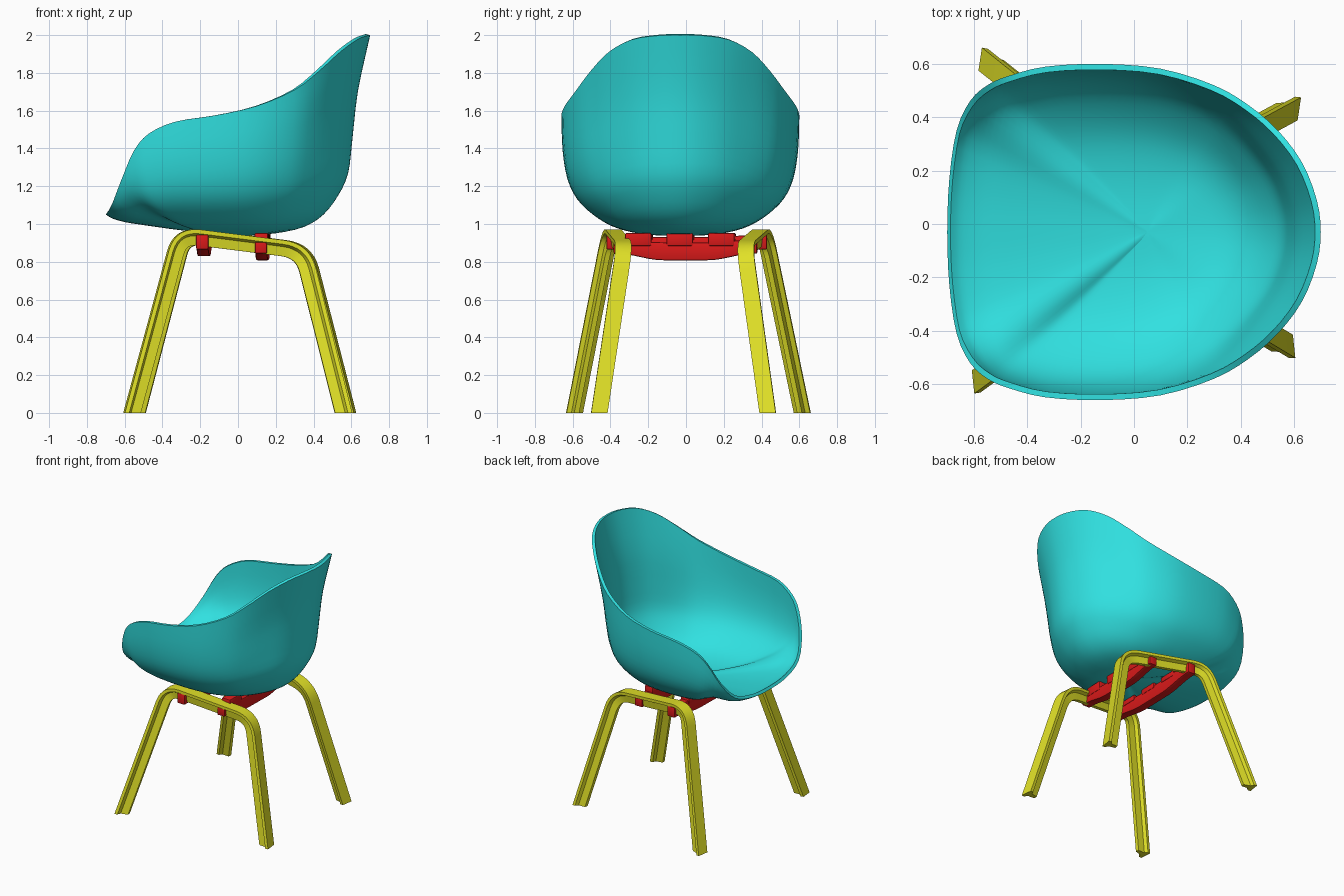
import bpy, bmesh, math
from mathutils import Vector, Matrix

if "Cube" in bpy.data.objects:
    bpy.data.objects.remove(bpy.data.objects["Cube"])


def material(name, rgb):
    m = bpy.data.materials.new(name)
    m.diffuse_color = (*rgb, 1)
    m.use_nodes = True
    m.node_tree.nodes["Principled BSDF"].inputs["Base Color"].default_value = m.diffuse_color
    return m


TEAL = material("teal", (0.03, 0.75, 0.75))
YELLOW = material("yellow", (0.75, 0.75, 0.02))
RED = material("red", (0.7, 0.01, 0.01))
TWIST = Matrix.Rotation(-0.022, 3, 'Z')   # the base sits slightly turned under the shell


def make(name, verts, faces, mat, fix_normals=True, mods=()):
    me = bpy.data.meshes.new(name)
    me.from_pydata([tuple(v) for v in verts], [], faces)
    if fix_normals:
        bm = bmesh.new()
        bm.from_mesh(me)
        bmesh.ops.recalc_face_normals(bm, faces=bm.faces)
        bm.to_mesh(me)
        bm.free()
    me.materials.append(mat)
    ob = bpy.data.objects.new(name, me)
    bpy.context.collection.objects.link(ob)
    bpy.ops.object.select_all(action='DESELECT')
    ob.select_set(True)
    bpy.context.view_layer.objects.active = ob
    for kind, props in mods:
        m = ob.modifiers.new(kind.title(), kind)
        for k, v in props.items():
            setattr(m, k, v)
        bpy.ops.object.modifier_apply(modifier=m.name)
    bpy.ops.object.shade_smooth_by_angle(angle=math.radians(35))
    return ob


def spline(pts, n, closed=False):
    """Smooth curve through the points, n steps per span."""
    pts = [Vector(p) for p in pts]
    c = len(pts)
    get = (lambda i: pts[i % c]) if closed else (lambda i: pts[max(0, min(c - 1, i))])
    out = []
    for i in range(c if closed else c - 1):
        a, b, d, e = (get(i + k) for k in (-1, 0, 1, 2))
        for s in range(n):
            t = s / n
            out.append(0.5 * (2 * b + (d - a) * t + (2 * a - 5 * b + 4 * d - e) * t * t
                              + (3 * b - a - 3 * d + e) * t ** 3))
    return out if closed else out + [pts[-1]]


def smooth(t):
    t = max(0.0, min(1.0, t))
    return t * t * (3 - 2 * t)


# Seat shell: half rim from front to back, and meridian profiles (radius, height fractions)
RIM = [(-.70, 0, 1.05), (-.692, .2, 1.06), (-.665, .38, 1.11), (-.615, .49, 1.24),
       (-.55, .55, 1.39), (-.47, .585, 1.48), (-.33, .62, 1.542), (-.12, .63, 1.575),
       (.1, .612, 1.625), (.3, .55, 1.71), (.43, .475, 1.81), (.54, .38, 1.91),
       (.63, .26, 1.975), (.685, .12, 1.997), (.70, 0, 2.0)]
SIDE = [(0, 0), (.2, 0), (.4, .025), (.58, .08), (.74, .18), (.87, .31), (.95, .48), (.99, .72), (1, 1)]
BACK = [(0, 0), (.23, .01), (.46, .042), (.62, .104), (.74, .2), (.82, .31), (.855, .48), (.9, .72), (1, 1)]
FRONT = [(0, 0), (.2, .06), (.36, .16), (.5, .27), (.62, .38), (.74, .5), (.86, .63), (.95, .8), (1, 1)]

loop = spline(RIM + [(x, -y, z) for x, y, z in RIM[-2:0:-1]], 3, True)
side, back, front = (spline(p, 3) for p in (SIDE, BACK, FRONT))
low = Vector((.05, 0, .94))
n = len(loop)
verts = [low]
for ps, pb, pf in list(zip(side, back, front))[1:]:
    for r in loop:
        p = ps.lerp(pb, smooth((r.z - 1.58) / .4)).lerp(pf, smooth((1.5 - r.z) / .45))
        d = r - low
        verts.append(low + Vector((d.x * p.x, d.y * p.x, d.z * p.y)))
faces = [(0, 1 + j, 1 + (j + 1) % n) for j in range(n)]
for i in range(len(side) - 2):
    a, b = 1 + i * n, 1 + (i + 1) * n
    faces += [(a + j, b + j, b + (j + 1) % n, a + (j + 1) % n) for j in range(n)]
shell = make("seat_shell", verts, faces, TEAL, False,
             [('SOLIDIFY', dict(thickness=.022, offset=-1))])
shell.data.transform(Matrix.Translation((0, -.03, 0)))

# Leg frames: T section swept along a bent path
TEE = [(-.043, 0), (.043, 0), (.043, .022), (.02, .034), (.013, .085),
       (-.013, .085), (-.02, .034), (-.043, .022)]


def leg_frame(name, sgn):
    foot_f, knee_f, knee_b, foot_b = (Vector(p) for p in (
        (-.59, .605, 0), (-.327, .405, .987), (.382, .315, .897), (.61, .445, 0)))
    path = [foot_f]
    for a, k, b in ((foot_f, knee_f, knee_b), (knee_f, knee_b, foot_b)):
        p, q = k + (a - k).normalized() * .14, k + (b - k).normalized() * .14
        path += [p.lerp(k, t / 8).lerp(k.lerp(q, t / 8), t / 8) for t in range(9)]
    path.append(foot_b)
    across = (knee_b - knee_f).cross(Vector((0, 0, 1))).normalized()
    m, verts = len(TEE), []
    for i, p in enumerate(path):
        t = (path[min(i + 1, len(path) - 1)] - path[max(i - 1, 0)]).normalized()
        s = (across - t * across.dot(t)).normalized()
        inward = s.cross(t)
        if inward.dot(Vector((0, .35, .4)) - p) < 0:
            inward.negate()
        for u, d in TEE:
            v = p + s * u + inward * d
            if i in (0, len(path) - 1):
                v -= t * (v.z / t.z)      # feet cut flat on the floor
            verts.append(TWIST @ Vector((v.x, v.y * sgn, v.z)))
    faces = [(i * m + j, i * m + (j + 1) % m, (i + 1) * m + (j + 1) % m, (i + 1) * m + j)
             for i in range(len(path) - 1) for j in range(m)]
    faces += [tuple(range(m)), tuple(range(len(verts) - m, len(verts)))]
    make(name, verts, faces, YELLOW)


leg_frame("leg_frame_right", 1)
leg_frame("leg_frame_left", -1)


# Cross braces between the frames, with pads that carry the shell
def brace(name, x, end, bottom, height):
    verts, faces, k = [], [], 20
    for i in range(k + 1):
        y = end * (2 * i / k - 1)
        lift = .035 * smooth((abs(y) - .12) / (end - .14))
        lo, hi = bottom + lift, bottom + height + lift * .4
        verts += [TWIST @ Vector(c) for c in ((x - .032, y, lo), (x + .032, y, lo),
                                              (x + .032, y, hi), (x - .032, y, hi))]
    for i in range(k):
        faces += [(4 * i + j, 4 * i + (j + 1) % 4, 4 * i + 4 + (j + 1) % 4, 4 * i + 4 + j)
                  for j in range(4)]
    faces += [(0, 1, 2, 3), tuple(range(4 * k, 4 * k + 4))]
    bevel = [('BEVEL', dict(width=.008, segments=2, limit_method='ANGLE'))]
    make(name, verts, faces, RED, True, bevel)
    for j, y in enumerate((-.25, -.03, .19)):
        z0, z1 = bottom + height - .02, .952
        box = [TWIST @ Vector((x + sx * .036, y + sy * .07, z))
               for z in (z0, z1) for sx, sy in ((-1, -1), (1, -1), (1, 1), (-1, 1))]
        make(f"{name}_pad_{j + 1}", box, [(0, 1, 2, 3), (4, 5, 6, 7), (0, 1, 5, 4),
             (1, 2, 6, 5), (2, 3, 7, 6), (3, 0, 4, 7)], RED, True, bevel)


brace("front_brace", -.18, .425, .83, .10)
brace("rear_brace", .13, .38, .808, .095)
